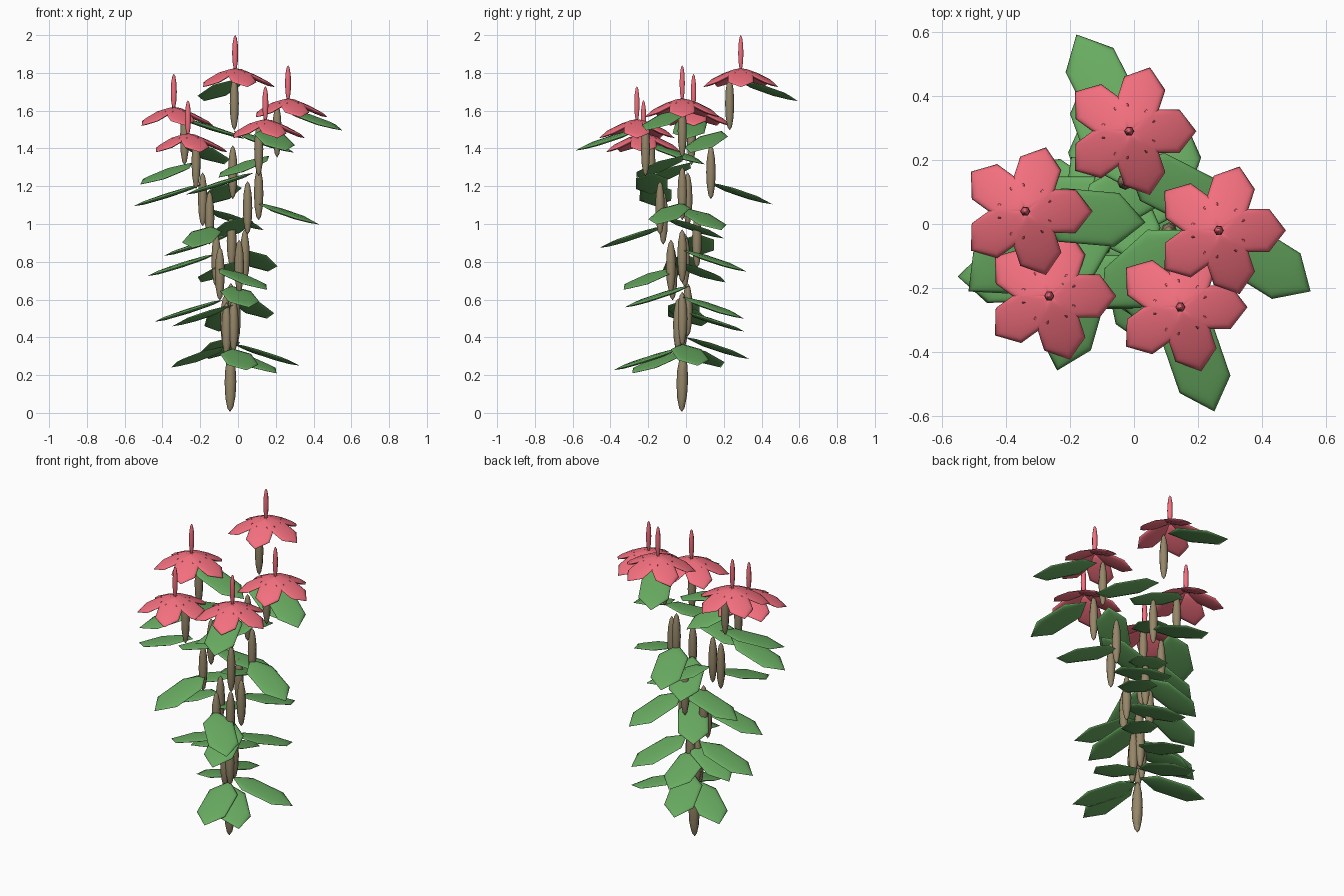
import bpy, bmesh
from math import sin, cos, pi, radians, atan2, hypot
from mathutils import Matrix, Vector

if "Cube" in bpy.data.objects:
    bpy.data.objects.remove(bpy.data.objects["Cube"])


def material(name, rgb):
    m = bpy.data.materials.new(name)
    m.diffuse_color = (*rgb, 1)
    m.use_nodes = True
    m.node_tree.nodes["Principled BSDF"].inputs["Base Color"].default_value = m.diffuse_color
    return m


BARK = material("bark", (0.30, 0.24, 0.14))
GREEN = material("leaf_green", (0.14, 0.41, 0.12))
PINK = material("petal_pink", (0.90, 0.16, 0.21))


def lathe(name, profile, sides, mat):
    """Closed smooth solid turned around z; profile is (radius, z) from bottom to top."""
    bm = bmesh.new()
    bottom = bm.verts.new((0, 0, profile[0][1]))
    top = bm.verts.new((0, 0, profile[-1][1]))
    rings = [[bm.verts.new((r * cos(2 * pi * i / sides), r * sin(2 * pi * i / sides), z))
              for i in range(sides)] for r, z in profile[1:-1]]
    for i in range(sides):
        j = (i + 1) % sides
        bm.faces.new((bottom, rings[0][j], rings[0][i]))
        bm.faces.new((top, rings[-1][i], rings[-1][j]))
        for lo, hi in zip(rings, rings[1:]):
            bm.faces.new((lo[i], lo[j], hi[j], hi[i]))
    for f in bm.faces:
        f.smooth = True
    me = bpy.data.meshes.new(name)
    bm.to_mesh(me)
    bm.free()
    me.materials.append(mat)
    return me


def place(name, mesh, matrix):
    ob = bpy.data.objects.new(name, mesh)
    bpy.context.collection.objects.link(ob)
    ob.matrix_world = matrix
    return ob


def blade(name, mesh, root, angle, reach, drop, half_width, half_thick):
    """Flat hexagonal blade from root, pointing outward and drooping."""
    half = hypot(reach, drop) / 2
    place(name, mesh,
          Matrix.Translation(root) @ Matrix.Rotation(angle, 4, 'Z')
          @ Matrix.Rotation(atan2(drop, reach), 4, 'Y')
          @ Matrix.Translation((half, 0, 0))
          @ Matrix.Diagonal((half, half_width, half_thick, 1)))


# Shared unit shapes: round spindle and six-sided flat lens
ball = [(sin(pi * k / 6), -cos(pi * k / 6)) for k in range(7)]
lens = [(sin(pi * k / 4), -cos(pi * k / 4)) for k in range(5)]
stem_mesh = lathe("stem_segment", ball, 8, BARK)
spike_mesh = lathe("flower_spike", ball, 6, PINK)
leaf_mesh = lathe("leaf", lens, 6, GREEN)
petal_mesh = lathe("petal", lens, 6, PINK)

# Each stem: flower x, y, height and the compass angles of its six leaves
ROOT = Vector((-0.04, -0.02, 0))
STEMS = [
    ((-0.015, 0.29, 1.82), (109, -75, 180, 110, -27, 117)),
    ((0.265, -0.02, 1.66), (13, 65, 71, -22, 222, -32)),
    ((0.145, -0.26, 1.55), (-78, 158, 125, 114, 180, -71)),
    ((-0.265, -0.225, 1.475), (-45, 95, -45, 254, 181, 60)),
    ((-0.34, 0.04, 1.615), (146, 180, 188, 30, 220, -5)),
]

for s, (tip, angles) in enumerate(STEMS, 1):
    tip = Vector(tip)

    def along(t):
        """Point on the outward-curving stem."""
        p = ROOT.lerp(tip, t * t)
        p.z = tip.z * t
        return p

    # Upright stem segments
    for k in range(5):
        r = 0.028 - 0.001 * k
        place(f"stem_{s}_segment_{k + 1}", stem_mesh,
              Matrix.Translation(along(0.1 + 0.2 * k)) @ Matrix.Diagonal((r, r, 0.142, 1)))

    # Leaves
    for k, a in enumerate(angles):
        blade(f"stem_{s}_leaf_{k + 1}", leaf_mesh, along(0.22 + 0.15 * k),
              radians(a), 0.36, 0.115, 0.097, 0.013)

    # Flower: five drooping petals and a central spike
    for k in range(5):
        blade(f"flower_{s}_petal_{k + 1}", petal_mesh, tip + Vector((0, 0, 0.005)),
              2 * pi * k / 5, 0.21, 0.10, 0.078, 0.014)
    place(f"flower_{s}_spike", spike_mesh,
          Matrix.Translation(tip + Vector((0, 0, 0.085))) @ Matrix.Diagonal((0.016, 0.016, 0.095, 1)))
